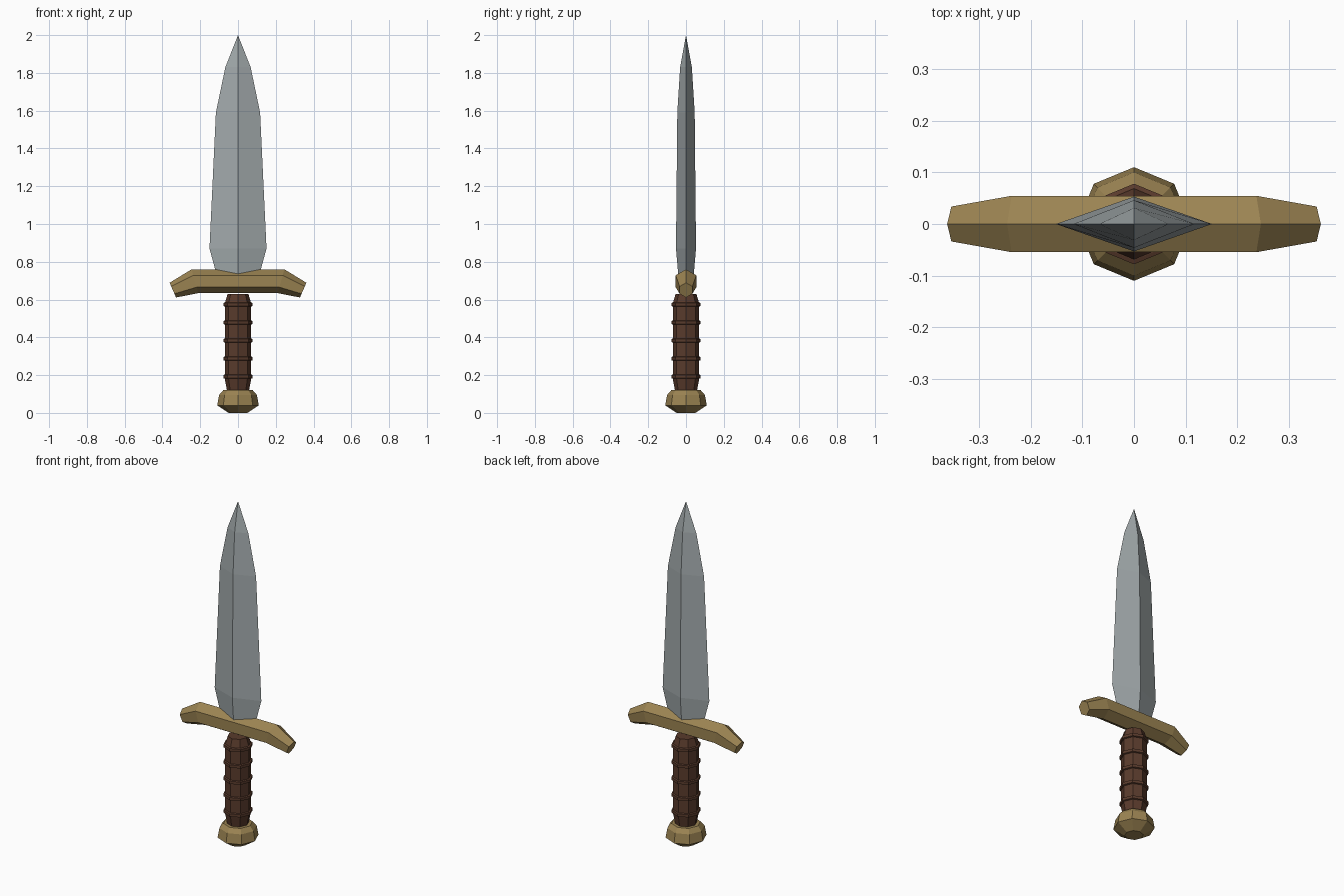
import bpy
import math

if "Cube" in bpy.data.objects:
    bpy.data.objects.remove(bpy.data.objects["Cube"])


def material(name, rgb):
    m = bpy.data.materials.new(name)
    m.diffuse_color = (*rgb, 1)
    m.use_nodes = True
    m.node_tree.nodes["Principled BSDF"].inputs["Base Color"].default_value = m.diffuse_color
    return m


brass = material("brass", (0.33, 0.23, 0.085))
leather = material("leather", (0.10, 0.043, 0.025))
steel = material("steel", (0.36, 0.40, 0.41))


def loft(name, rings, mat, tip=None):
    """Skin equal-length rings of points; cap the ends or close to a tip."""
    n = len(rings[0])
    verts = [p for r in rings for p in r]
    faces = [tuple(reversed(range(n)))]
    for k in range(len(rings) - 1):
        for i in range(n):
            j = (i + 1) % n
            faces.append((k * n + i, k * n + j, (k + 1) * n + j, (k + 1) * n + i))
    base = (len(rings) - 1) * n
    if tip:
        verts.append(tip)
        faces += [(base + i, base + (i + 1) % n, len(verts) - 1) for i in range(n)]
    else:
        faces.append(tuple(range(base, base + n)))
    mesh = bpy.data.meshes.new(name)
    mesh.from_pydata(verts, [], faces)
    ob = bpy.data.objects.new(name, mesh)
    bpy.context.collection.objects.link(ob)
    mesh.materials.append(mat)
    return ob


def turned(name, profile, mat, sides=8):
    """Octagonal turned part from (radius, z) pairs."""
    angles = [2 * math.pi * i / sides for i in range(sides)]
    return loft(name, [[(r * math.cos(a), r * math.sin(a), z) for a in angles]
                       for r, z in profile], mat)


# Pommel
turned("pommel", [(0.05, 0), (0.11, 0.04), (0.10, 0.095), (0.078, 0.12)], brass)

# Grip with raised wrap bands
turned("grip", [(0.055, 0.10), (0.07, 0.18), (0.07, 0.58), (0.055, 0.63)], leather)
for k in range(5):
    z = 0.192 + k * 0.0955
    turned(f"grip_band_{k + 1}", [(0.07, z - 0.011), (0.078, z - 0.008),
                                  (0.078, z + 0.008), (0.07, z + 0.011)], leather)

# Crossguard: hexagonal bar with drooping, tapered ends
guard = []
for x, z, r, slant in [(-0.345, 0.65, 0.039, -0.43), (-0.228, 0.697, 0.063, -0.28),
                       (0.228, 0.697, 0.063, 0.28), (0.345, 0.65, 0.039, 0.43)]:
    ring = []
    for i in range(6):
        a = math.pi / 3 * i
        dy, dz = -r * math.sin(a), r * math.cos(a)
        ring.append((x + slant * dz, dy, z + dz))
    guard.append(ring)
# reverse each ring so the faces point outward
loft("crossguard", [list(reversed(r)) for r in guard], brass)

# Blade: diamond section tapering to a point
loft("blade", [[(w, 0, z), (0, d, z), (-w, 0, z), (0, -d, z)]
               for w, d, z in [(0.11, 0.04, 0.72), (0.151, 0.053, 0.87),
                               (0.117, 0.046, 1.59), (0.067, 0.031, 1.83)]],
     steel, tip=(0, 0, 2))

# Consistent outward normals
import bmesh
for ob in bpy.context.collection.objects:
    bm = bmesh.new()
    bm.from_mesh(ob.data)
    bmesh.ops.recalc_face_normals(bm, faces=bm.faces)
    bm.to_mesh(ob.data)
    bm.free()
